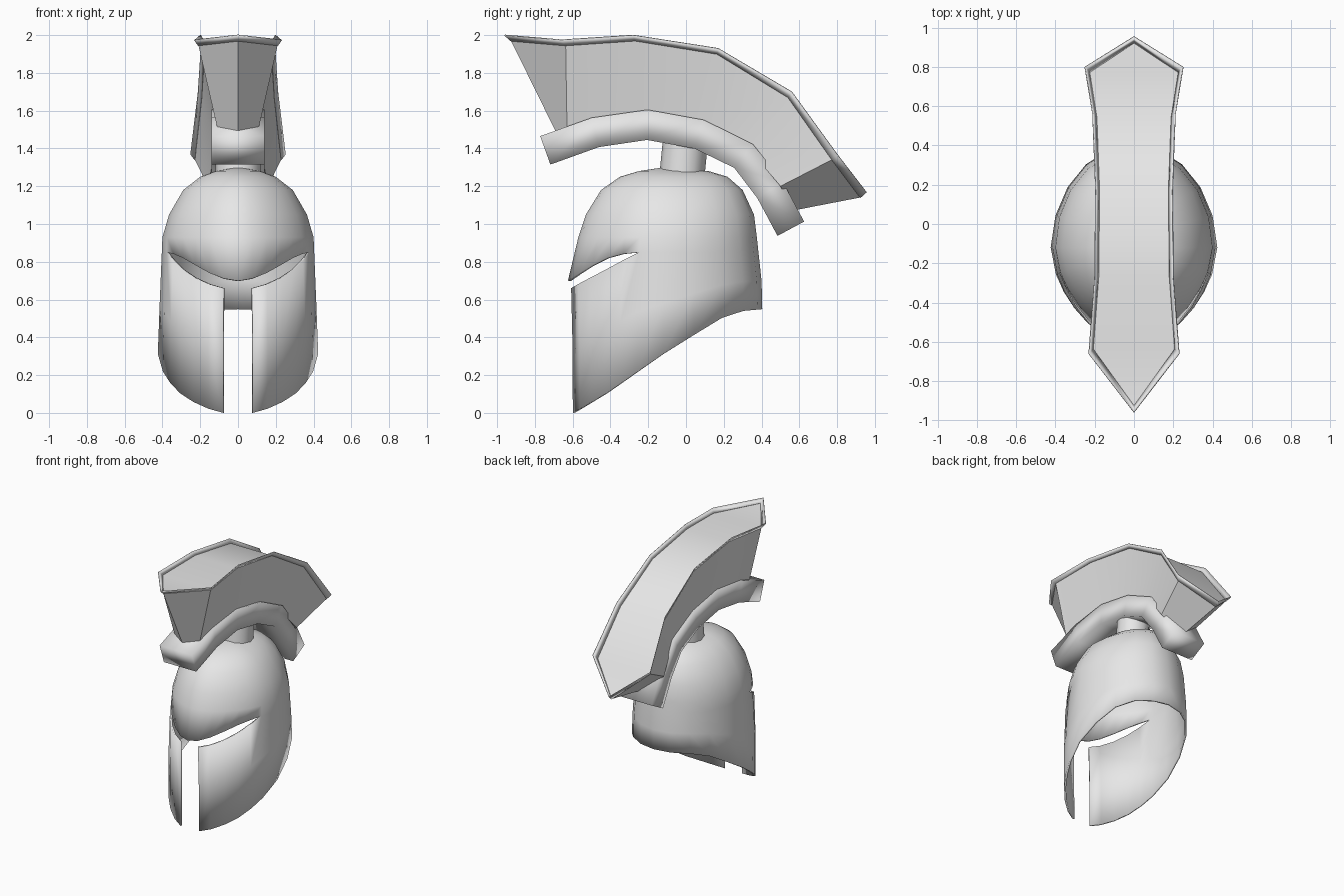
import bpy, bmesh, math
from mathutils import Vector

start_cube = bpy.data.objects.get("Cube")
if start_cube:
    bpy.data.objects.remove(start_cube, do_unlink=True)

# Single plain metal colour
metal = bpy.data.materials.new("light_grey_metal")
metal.use_nodes = True
metal.diffuse_color = (0.8, 0.8, 0.8, 1)
metal.node_tree.nodes["Principled BSDF"].inputs["Base Color"].default_value = metal.diffuse_color


def finish(name, bm, angle=40):
    mesh = bpy.data.meshes.new(name)
    bm.to_mesh(mesh)
    bm.free()
    mesh.materials.append(metal)
    obj = bpy.data.objects.new(name, mesh)
    bpy.context.collection.objects.link(obj)
    bpy.ops.object.select_all(action="DESELECT")
    obj.select_set(True)
    bpy.context.view_layer.objects.active = obj
    if angle:
        bpy.ops.object.shade_smooth_by_angle(angle=math.radians(angle))
    else:
        bpy.ops.object.shade_smooth()
    return obj


def lookup(table, key):
    """Linear interpolation of every column after the first."""
    if key <= table[0][0]:
        return table[0][1:]
    for low, high in zip(table, table[1:]):
        if key <= high[0]:
            t = (key - low[0]) / (high[0] - low[0])
            return [a + (b - a) * t for a, b in zip(low[1:], high[1:])]
    return table[-1][1:]


# Helmet outline: height, front y, back y, half width
OUTLINE = [(0, -.615, .41, .42), (.3, -.615, .41, .425), (.7, -.625, .4, .41),
           (.93, -.57, .375, .4), (1.05, -.53, .36, .365), (1.18, -.45, .3, .29),
           (1.25, -.35, .22, .2), (1.28, -.25, .12, .12), (1.3, -.12, -.12, 0)]
# Edge heights along y
BOTTOM_EDGE = [(-.61, 0), (-.42, .11), (-.14, .3), (.18, .5), (.3, .54), (.41, .55)]
BROW_EDGE = [(-.625, .7), (-.56, .75), (-.47, .81), (-.37, .84), (-.27, .85)]
CHEEK_EDGE = [(-.61, .66), (-.27, .85)]
MIDDLE = -.12


def shell_point(angle, z):
    front, back, half = lookup(OUTLINE, z)
    s, c = math.sin(angle), math.cos(angle)
    if c > 0:  # slightly pointed face
        power = 2 / 1.75
        return Vector((half * s ** power, MIDDLE + (front - MIDDLE) * c ** power, z))
    return Vector((half * max(s, 0), MIDDLE - (back - MIDDLE) * c, z))


def make_helmet():
    bm = bmesh.new()
    angles = [math.radians(a) for a in (0, 13.5, 25, 37, 49, 60, 71, 90, 108, 126, 144, 162, 180)]
    apex = bm.verts.new((0, MIDDLE, OUTLINE[-1][0]))
    lower, upper = [], []
    for a in angles:
        y = shell_point(a, .7).y
        bottom = lookup(BOTTOM_EDGE, y)[0]
        brow, cheek = lookup(BROW_EDGE, y)[0], lookup(CHEEK_EDGE, y)[0]
        levels = [brow] + [row[0] for row in OUTLINE[3:-1]]
        dome = [bm.verts.new(shell_point(a, z)) for z in levels]
        wall = [bm.verts.new(shell_point(a, bottom + (cheek - bottom) * t)) for t in (0, .5)]
        # The eye slit closes where cheek and brow meet
        slit = brow - cheek > .015
        wall.append(bm.verts.new(shell_point(a, cheek)) if slit else dome[0])
        lower.append(wall)
        upper.append(dome)
    for i in range(len(angles) - 1):
        # The first column is left open as the nose slot
        for columns in ([lower, upper] if i else [upper]):
            p, q = columns[i], columns[i + 1]
            for j in range(len(p) - 1):
                bm.faces.new((p[j], q[j], q[j + 1], p[j + 1]))
        bm.faces.new((upper[i][-1], upper[i + 1][-1], apex))
    bmesh.ops.delete(bm, geom=[v for v in bm.verts if not v.link_faces], context="VERTS")
    helmet = finish("helmet_shell", bm)
    mirror = helmet.modifiers.new("other_half", "MIRROR")
    mirror.use_clip = True
    solid = helmet.modifiers.new("thickness", "SOLIDIFY")
    solid.thickness = .014
    solid.offset = -1


def make_stem():
    bm = bmesh.new()
    bmesh.ops.create_cone(bm, cap_ends=True, segments=12, radius1=.12, radius2=.12, depth=.24)
    for v in bm.verts:
        v.co.y += v.co.z * .1 - .01
        v.co.z += 1.37
    finish("crest_stem", bm)


# Curved bar that carries the crest
def make_holder():
    path = [Vector((0, y, z)) for y, z in
            ((-.745, 1.39), (-.48, 1.485), (-.205, 1.525), (.07, 1.475),
             (.305, 1.36), (.445, 1.18), (.555, .975))]
    bm = bmesh.new()
    rings = []
    for i, p in enumerate(path):
        along = (path[min(i + 1, len(path) - 1)] - path[max(i - 1, 0)]).normalized()
        up = Vector((1, 0, 0)).cross(along) * .08
        side = Vector((.14, 0, 0))
        rings.append([bm.verts.new(p + side * a + up * b)
                      for a, b in ((1, 1), (-1, 1), (-1, -1), (1, -1))])
    for r, s in zip(rings, rings[1:]):
        for k in range(4):
            n = (k + 1) % 4
            bm.faces.new((r[k], r[n], s[n], s[k]))
    bm.faces.new(rings[0])
    bm.faces.new(rings[-1])
    bmesh.ops.recalc_face_normals(bm, faces=bm.faces)
    finish("crest_holder", bm, angle=0)


# Crest: solid body with a flat deck, plus a thin flared lip
RIM = [(0, -.96, 2), (.23, -.66, 1.975), (.2, -.28, 2), (.195, .17, 1.93),
       (.21, .56, 1.7), (.25, .8, 1.37), (0, .955, 1.17)]
BASE = [(0, -.69, 1.49), (.11, -.63, 1.51), (.12, -.21, 1.57), (.12, .09, 1.52),
        (.12, .34, 1.39), (.16, .5, 1.2), (0, .56, 1.07)]
DECK = [(x * .91, y * .965, z - .03) for x, y, z in RIM]


def full_loop(bm, half):
    left = [bm.verts.new(p) for p in half]
    right = [bm.verts.new((-x, y, z)) for x, y, z in half[1:-1]]
    return left + right[::-1]


def bridge(bm, a, b):
    for k in range(len(a)):
        n = (k + 1) % len(a)
        bm.faces.new((a[k], a[n], b[n], b[k]))


def fill_across(bm, loop):
    n, last = len(loop), len(RIM) - 1
    for i in range(last):
        corners = [loop[i], loop[i + 1], loop[-i - 1], loop[(n - i) % n]]
        bm.faces.new(list(dict.fromkeys(corners)))


def make_crest():
    bm = bmesh.new()
    base, deck = full_loop(bm, BASE), full_loop(bm, DECK)
    bridge(bm, base, deck)
    fill_across(bm, base)
    fill_across(bm, deck)
    bmesh.ops.recalc_face_normals(bm, faces=bm.faces)
    finish("crest_body", bm)

    bm = bmesh.new()
    bridge(bm, full_loop(bm, DECK), full_loop(bm, RIM))
    lip = finish("crest_lip", bm)
    solid = lip.modifiers.new("thickness", "SOLIDIFY")
    solid.thickness = .006
    solid.offset = 0


make_helmet()
make_stem()
make_holder()
make_crest()
